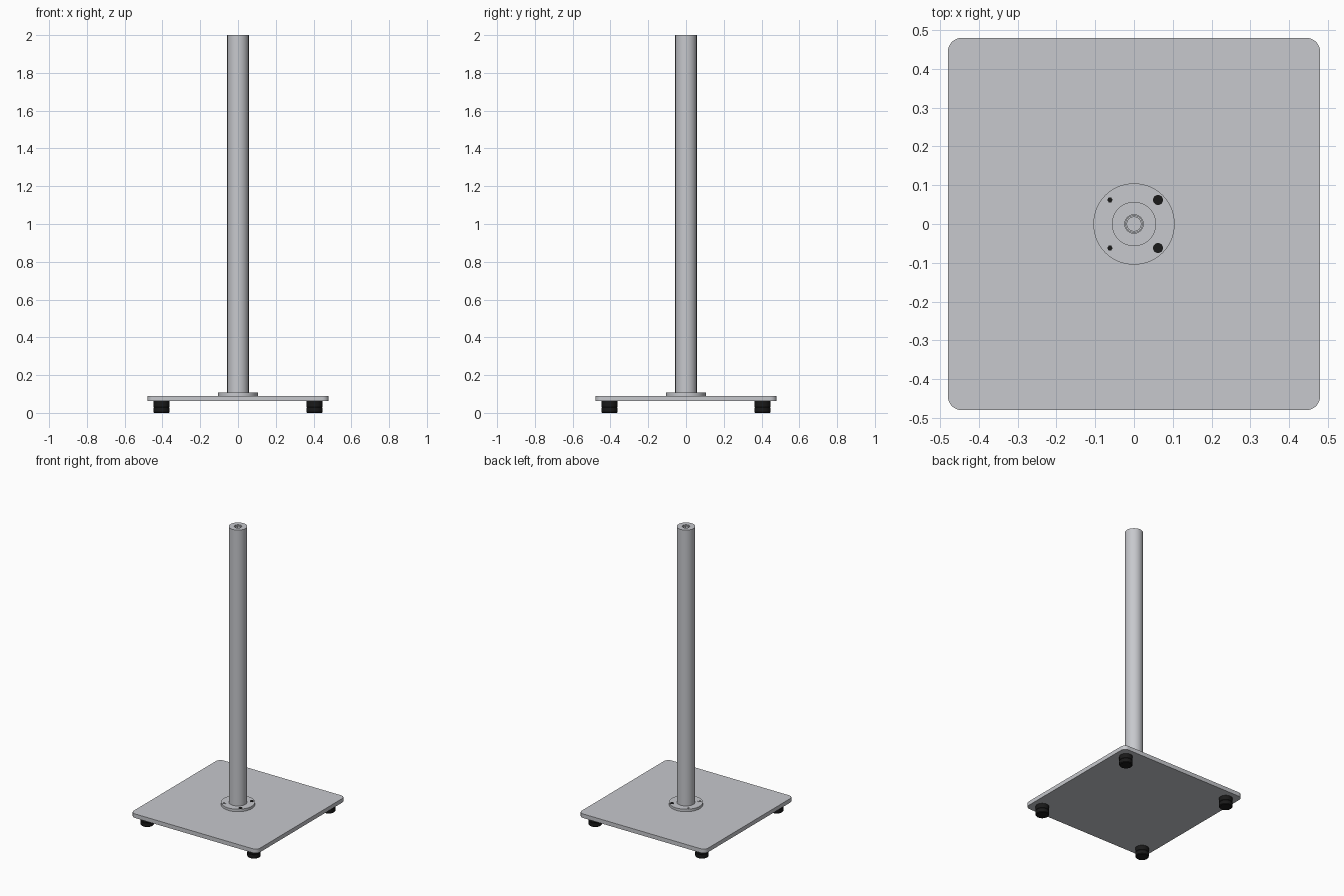
import bpy, bmesh
from math import cos, sin, pi, radians

cube = bpy.data.objects.get("Cube")
if cube:
    bpy.data.objects.remove(cube)


def material(name, rgb):
    m = bpy.data.materials.new(name)
    m.use_nodes = True
    m.diffuse_color = (*rgb, 1)
    m.node_tree.nodes["Principled BSDF"].inputs["Base Color"].default_value = (*rgb, 1)
    return m


STEEL = material("brushed steel", (0.57, 0.58, 0.61))
BLACK = material("black rubber", (0.01, 0.01, 0.01))


def finish(name, bm, mat):
    bmesh.ops.remove_doubles(bm, verts=bm.verts, dist=1e-5)
    bmesh.ops.recalc_face_normals(bm, faces=bm.faces)
    mesh = bpy.data.meshes.new(name)
    bm.to_mesh(mesh)
    bm.free()
    ob = bpy.data.objects.new(name, mesh)
    bpy.context.collection.objects.link(ob)
    mesh.materials.append(mat)
    bpy.ops.object.select_all(action='DESELECT')
    ob.select_set(True)
    bpy.context.view_layer.objects.active = ob
    bpy.ops.object.shade_smooth_by_angle(angle=radians(30))
    return ob


def lathe(name, profile, mat, x=0, y=0, sides=48):
    """Revolve (radius, height) points around a vertical axis at x, y."""
    bm = bmesh.new()
    rings = []
    for r, z in profile:
        rings.append([bm.verts.new((x + r * cos(2 * pi * i / sides),
                                    y + r * sin(2 * pi * i / sides), z))
                      for i in range(sides)])
    for a, b in zip(rings, rings[1:]):
        for i in range(sides):
            j = (i + 1) % sides
            bm.faces.new((a[i], a[j], b[j], b[i]))
    bm.faces.new(rings[0])
    bm.faces.new(rings[-1])
    return finish(name, bm, mat)


# Square base plate with rounded corners
HALF, CORNER, PLATE_LOW, PLATE_TOP = 0.48, 0.035, 0.062, 0.09
bm = bmesh.new()
outline = []
for k, (sx, sy) in enumerate([(1, 1), (-1, 1), (-1, -1), (1, -1)]):
    for step in range(9):
        a = (k + step / 8) * pi / 2
        outline.append(bm.verts.new((sx * (HALF - CORNER) + CORNER * cos(a),
                                     sy * (HALF - CORNER) + CORNER * sin(a), PLATE_LOW)))
bottom = bm.faces.new(outline)
top = bmesh.ops.extrude_face_region(bm, geom=[bottom], use_keep_orig=True)
bmesh.ops.translate(bm, vec=(0, 0, PLATE_TOP - PLATE_LOW),
                    verts=[v for v in top["geom"] if isinstance(v, bmesh.types.BMVert)])
finish("base_plate", bm, STEEL)

# Flange and pole with a shallow bore in its top
FLANGE_TOP = 0.107
lathe("flange", [(0.105, PLATE_TOP), (0.105, FLANGE_TOP)], STEEL, sides=64)
lathe("pole", [(0.057, FLANGE_TOP - 0.005), (0.057, 2), (0.024, 2), (0.024, 1.96)], STEEL)

# Octagonal threaded insert inside the bore
lathe("pole_insert", [(0.024, 1.95), (0.024, 1.995), (0.019, 1.995), (0.019, 1.965)],
      STEEL, sides=8)

# Flange screws and rubber feet at the four corners
for sx, side in ((-1, "right"), (1, "left")):
    for sy, end in ((-1, "front"), (1, "back")):
        px, py = sx * 0.062, sy * 0.062
        if sx < 0:
            lathe(f"screw_{end}_{side}", [(0.014, 0.1), (0.014, FLANGE_TOP + 0.001)],
                  STEEL, px, py, 24)
            lathe(f"screw_socket_{end}_{side}", [(0.007, 0.1), (0.007, FLANGE_TOP + 0.002)],
                  BLACK, px, py, 6)
        else:
            lathe(f"screw_{end}_{side}", [(0.013, 0.1), (0.013, FLANGE_TOP + 0.001)],
                  BLACK, px, py, 24)
        lathe(f"foot_{end}_{side}",
              [(0.038, 0), (0.042, 0.004), (0.042, 0.028), (0.04, 0.03),
               (0.042, 0.032), (0.042, PLATE_LOW)], BLACK, sx * 0.405, sy * 0.405, 32)
